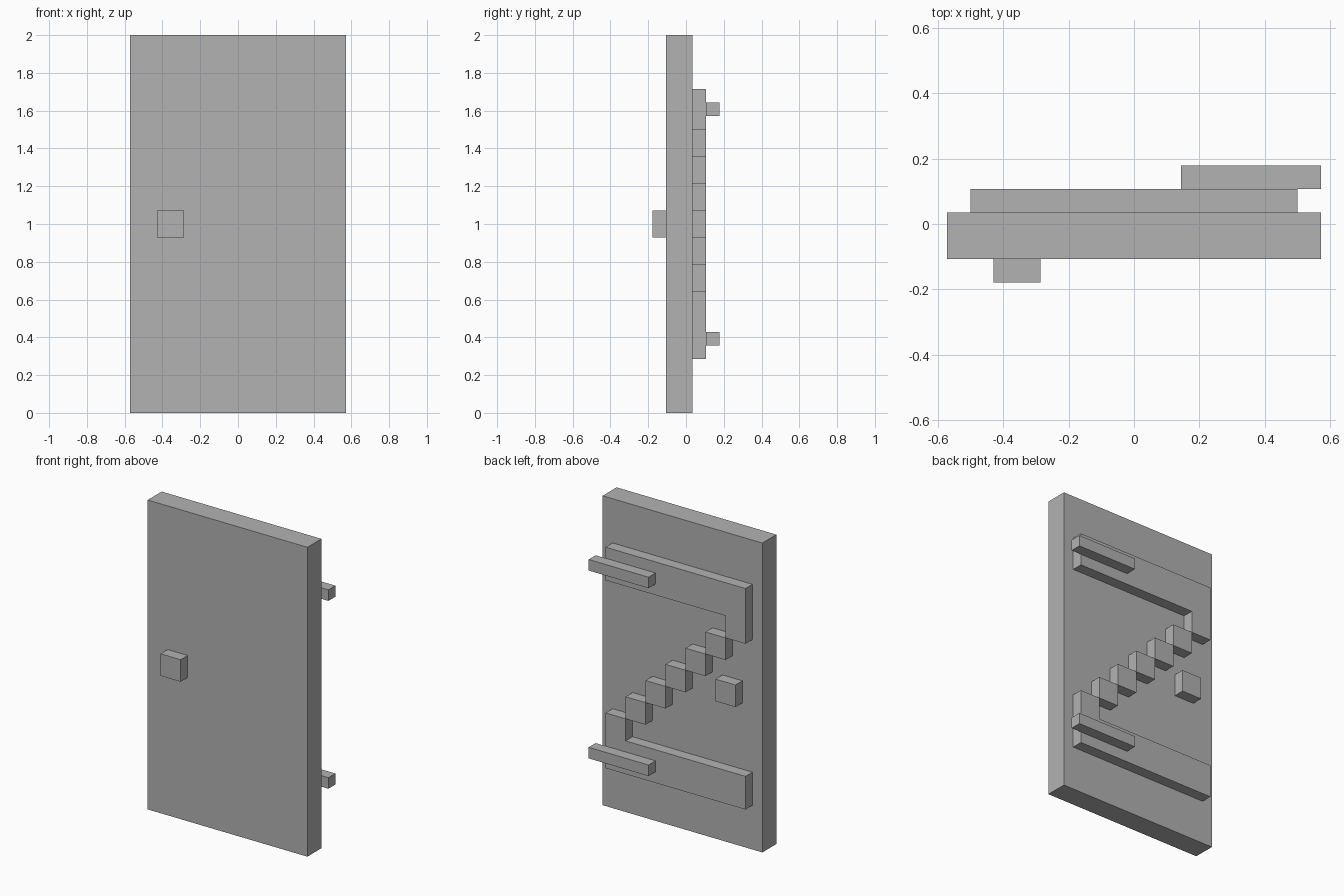
import bpy
import bmesh

cube = bpy.data.objects.get("Cube")
if cube:
    bpy.data.objects.remove(cube, do_unlink=True)

U = 1 / 14  # block size

grey = bpy.data.materials.new("mid grey")
grey.use_nodes = True
colour = (0.448, 0.448, 0.448, 1)
grey.diffuse_color = colour
grey.node_tree.nodes["Principled BSDF"].inputs["Base Color"].default_value = colour


def slab(name, outline, front, back):
    """Extrude an (x, z) outline from front to back, all in blocks."""
    bm = bmesh.new()
    face = bm.faces.new([bm.verts.new((x * U, front * U, z * U)) for x, z in outline])
    grown = bmesh.ops.extrude_face_region(bm, geom=[face])
    verts = [v for v in grown["geom"] if isinstance(v, bmesh.types.BMVert)]
    bmesh.ops.translate(bm, verts=verts, vec=(0, (back - front) * U, 0))
    bmesh.ops.recalc_face_normals(bm, faces=bm.faces)
    mesh = bpy.data.meshes.new(name)
    bm.to_mesh(mesh)
    bm.free()
    mesh.materials.append(grey)
    obj = bpy.data.objects.new(name, mesh)
    bpy.context.collection.objects.link(obj)
    return obj


def box(name, x0, x1, z0, z1, front, back):
    return slab(name, [(x0, z0), (x1, z0), (x1, z1), (x0, z1)], front, back)


# Door panel, with a knob on each side
box("door_panel", -8, 8, 0, 28, -1.5, 0.5)
box("front_knob", -6, -4, 13, 15, -2.5, -1.5)
box("back_knob", -6, -4, 13, 15, 0.5, 1.5)

# Rails with a short return at the end that meets the stepped brace
slab("upper_rail", [(-7, 19), (-5, 19), (-5, 21), (7, 21), (7, 24), (-7, 24)], 0.5, 1.5)
slab("lower_rail", [(-7, 4), (7, 4), (7, 9), (5, 9), (5, 7), (-7, 7)], 0.5, 1.5)

# Diagonal brace made of stepped blocks
for i in range(5):
    x, z = 3 - 2 * i, 9 + 2 * i
    box(f"brace_step_{i + 1}", x, x + 2, z, z + 2, 0.5, 1.5)

# Hinge straps
for name, z in (("lower_hinge", 5), ("upper_hinge", 22)):
    box(name, 2, 8, z, z + 1, 1.5, 2.5)
